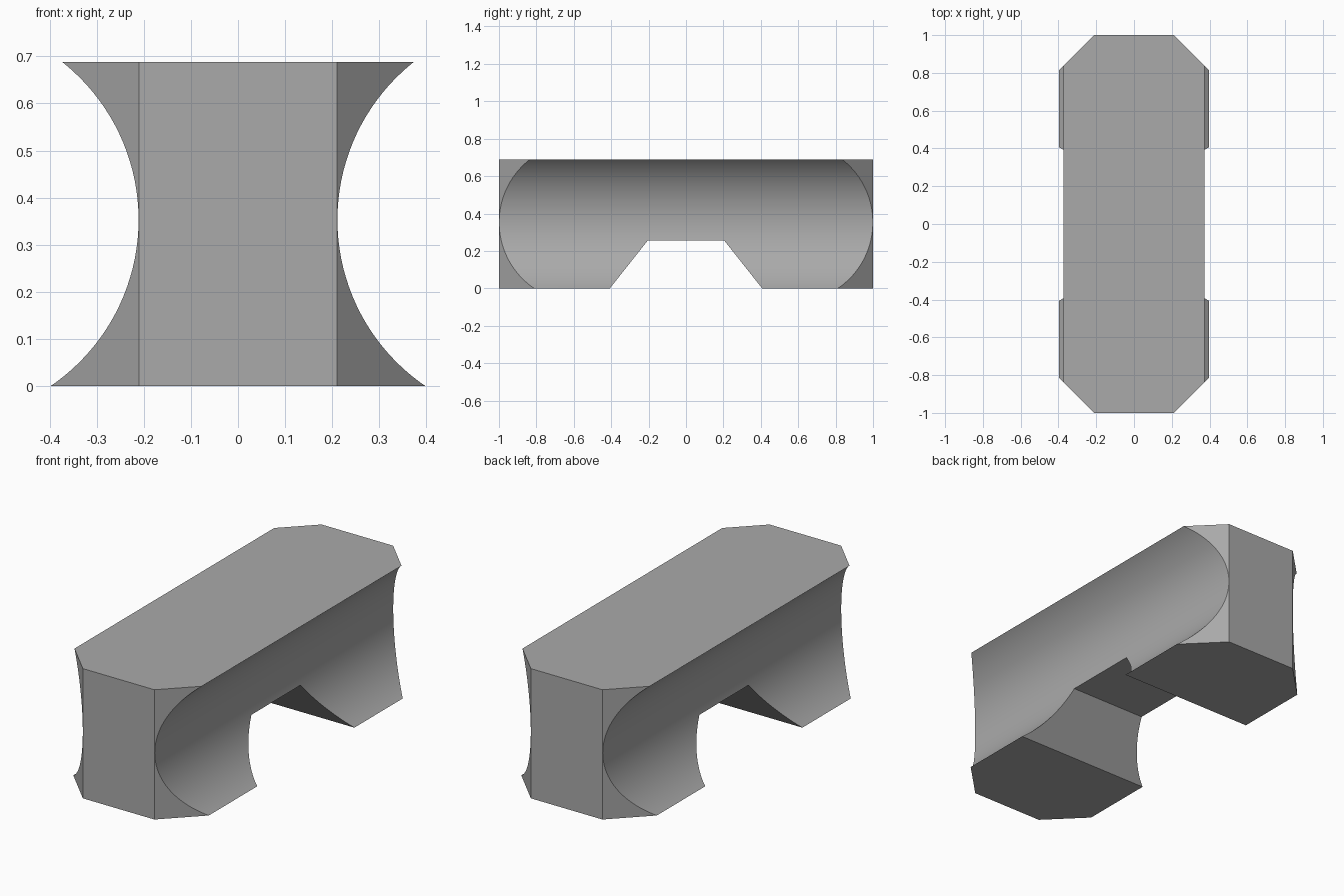
import bpy, bmesh, math
from mathutils import Matrix

cube = bpy.data.objects.get("Cube")
if cube:
    bpy.data.objects.remove(cube, do_unlink=True)

HEIGHT = 0.688
WAIST = 0.21        # half width at the narrowest point
SCOOP_R = 0.427     # radius of the hollow sides
SCOOP_Z = 0.353

grey = bpy.data.materials.new("grey")
grey.use_nodes = True
colour = (0.4, 0.4, 0.4, 1)
grey.diffuse_color = colour
grey.node_tree.nodes["Principled BSDF"].inputs["Base Color"].default_value = colour


def add_object(name, bm):
    bmesh.ops.recalc_face_normals(bm, faces=bm.faces)
    mesh = bpy.data.meshes.new(name)
    bm.to_mesh(mesh)
    bm.free()
    mesh.materials.append(grey)
    obj = bpy.data.objects.new(name, mesh)
    bpy.context.collection.objects.link(obj)
    return obj


def prism(name, points, offset):
    """Extrude a flat outline by an offset vector."""
    bm = bmesh.new()
    face = bm.faces.new([bm.verts.new(p) for p in points])
    top = bmesh.ops.extrude_face_region(bm, geom=[face])["geom"]
    verts = [v for v in top if isinstance(v, bmesh.types.BMVert)]
    bmesh.ops.translate(bm, verts=verts, vec=offset)
    return add_object(name, bm)


# Block with chamfered corners
wide = 0.43
shoulder = 1 - (wide - WAIST)
quarter = [(wide, shoulder), (WAIST, 1)]
half = quarter + [(-x, y) for x, y in reversed(quarter)]
outline = half + [(-x, -y) for x, y in half]
block = prism("block", [(x, y, 0) for x, y in outline], (0, 0, HEIGHT))

# Cutters: a hollow along each side and a sloped notch underneath
cutters = []
for side, sign in (("left", 1), ("right", -1)):
    bm = bmesh.new()
    place = (Matrix.Translation((sign * (WAIST + 0.001 + SCOOP_R), 0, SCOOP_Z))
             @ Matrix.Rotation(math.pi / 2, 4, "X"))
    bmesh.ops.create_cone(bm, cap_ends=True, segments=128, radius1=SCOOP_R,
                          radius2=SCOOP_R, depth=3, matrix=place)
    cutters.append(add_object(side + "_scoop_cutter", bm))

foot, roof, rise = 0.407, 0.205, 0.255
drop = 0.1
low = foot + drop * (foot - roof) / rise
notch = [(-low, -drop), (-roof, rise), (roof, rise), (low, -drop)]
cutters.append(prism("notch_cutter", [(-1, y, z) for y, z in notch], (2, 0, 0)))

bpy.context.view_layer.objects.active = block
block.select_set(True)
for cutter in cutters:
    mod = block.modifiers.new(cutter.name, "BOOLEAN")
    mod.operation = "DIFFERENCE"
    mod.solver = "EXACT"
    mod.object = cutter
    bpy.ops.object.modifier_apply(modifier=mod.name)
    bpy.data.objects.remove(cutter, do_unlink=True)

# Smooth hollows, crisp edges
bpy.ops.object.select_all(action="DESELECT")
block.select_set(True)
bpy.ops.object.shade_smooth_by_angle(angle=math.radians(30))
